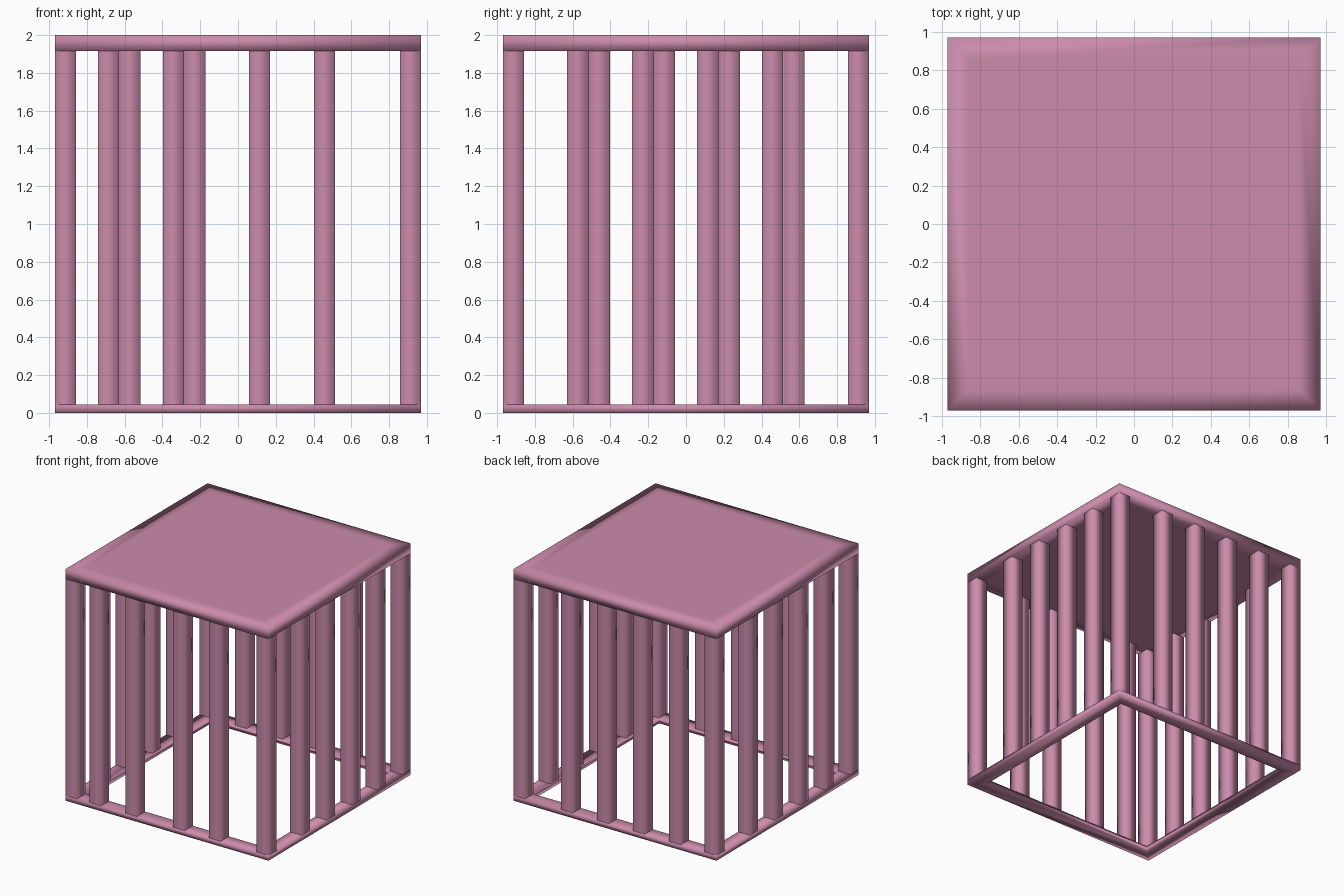
import bpy, bmesh

if "Cube" in bpy.data.objects:
    bpy.data.objects.remove(bpy.data.objects["Cube"])

H = 0.97          # half width of the cage
T = 0.112         # bar thickness
Z0, Z1, Z2 = 0.045, 1.915, 2.0   # rail top, roof underside, roof top

pink = bpy.data.materials.new("pink")
pink.diffuse_color = (0.60, 0.26, 0.41, 1)
pink.use_nodes = True
pink.node_tree.nodes["Principled BSDF"].inputs["Base Color"].default_value = pink.diffuse_color


def finish(name, bm):
    bmesh.ops.recalc_face_normals(bm, faces=bm.faces)
    me = bpy.data.meshes.new(name)
    bm.to_mesh(me)
    bm.free()
    me.shade_smooth()
    me.materials.append(pink)
    ob = bpy.data.objects.new(name, me)
    bpy.context.collection.objects.link(ob)
    return ob


def square(bm, h, z, cx=0, cy=0):
    return [bm.verts.new((cx + sx * h, cy + sy * h, z))
            for sx, sy in ((-1, -1), (1, -1), (1, 1), (-1, 1))]


def bridge(bm, a, b):
    for i in range(4):
        j = (i + 1) % 4
        bm.faces.new((a[i], a[j], b[j], b[i]))


def bar(name, x, y):
    # open-ended square tube: ends are buried against rail and roof
    bm = bmesh.new()
    bridge(bm, square(bm, T / 2, Z0, x, y), square(bm, T / 2, Z1, x, y))
    for f in bm.faces:
        f.normal_update()
    ob = finish(name, bm)
    return ob


# Roof slab, with border loops so only the rim shades round
bm = bmesh.new()
loops = [square(bm, h, z) for h, z in
         ((H - T, Z1), (H, Z1), (H, Z2), (H - T, Z2))]
for a, b in zip(loops, loops[1:]):
    bridge(bm, a, b)
bm.faces.new(loops[0])
bm.faces.new(loops[-1])
finish("roof", bm)

# Bottom rail frame
bm = bmesh.new()
loops = [square(bm, h, z) for h, z in
         ((H, 0), (H, Z0), (H - T, Z0), (H - T, 0))]
for a, b in zip(loops, loops[1:] + loops[:1]):
    bridge(bm, a, b)
finish("bottom_rail", bm)

# Corner posts
C = H - T / 2
for sx in (-1, 1):
    for sy in (-1, 1):
        bar("corner_post", sx * C, sy * C)

# Bars on each side
for x in (-0.686, -0.342, 0.113, 0.458):
    bar("front_bar", x, -C)
for x in (-0.573, -0.229, 0.113, 0.458):
    bar("back_bar", x, C)
for y in (-0.573, -0.229, 0.115, 0.458):
    bar("left_bar", -C, y)
    bar("right_bar", C, y + 0.114)
